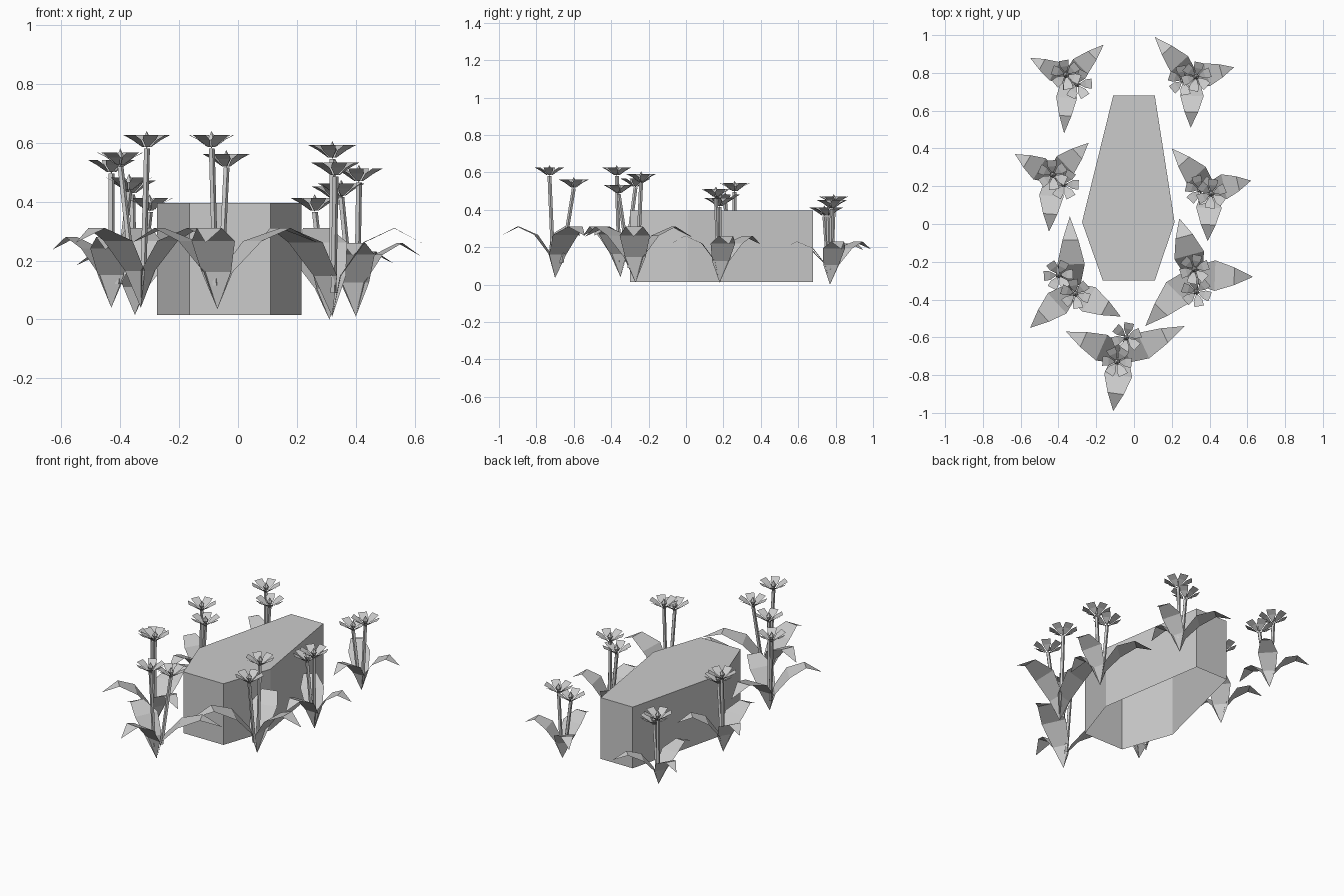
import bpy
import bmesh
import math
from mathutils import Vector

cube = bpy.data.objects.get("Cube")
if cube:
    bpy.data.objects.remove(cube)

grey = bpy.data.materials.new("plain_grey")
grey.use_nodes = True
grey.diffuse_color = (0.6, 0.6, 0.6, 1)
grey.node_tree.nodes["Principled BSDF"].inputs["Base Color"].default_value = grey.diffuse_color


def finish(bm, name):
    mesh = bpy.data.meshes.new(name)
    bm.to_mesh(mesh)
    bm.free()
    mesh.materials.append(grey)
    obj = bpy.data.objects.new(name, mesh)
    bpy.context.collection.objects.link(obj)
    return obj


def strip(bm, rows):
    """Join rows of one or two points into a flat-faced ribbon."""
    rows = [[bm.verts.new(p) for p in row] for row in rows]
    for a, b in zip(rows, rows[1:]):
        bm.faces.new(a + b[::-1])


# Tapered six-sided box, open underneath
bm = bmesh.new()
outline = [(-0.165, -0.3), (0.11, -0.3), (0.215, 0.01),
           (0.11, 0.68), (-0.11, 0.68), (-0.275, 0.01)]
low = [bm.verts.new((x, y, 0.015)) for x, y in outline]
high = [bm.verts.new((x, y, 0.395)) for x, y in outline]
bm.faces.new(high)
for i in range(len(low)):
    j = (i + 1) % len(low)
    bm.faces.new((low[i], low[j], high[j], high[i]))
finish(bm, "tapered_box")

# Leaf sections: share of reach, share of height, share of half width
LEAF = [(0, 0, 0), (0.09, 0.46, 0.68), (0.35, 0.84, 1), (0.68, 1, 0.58), (1, 0.82, 0)]


def leaf(bm, base, tip, peak):
    reach = Vector((tip[0] - base.x, tip[1] - base.y, 0))
    side = Vector((-reach.y, reach.x, 0)).normalized()
    rise = peak - base.z
    rows = []
    for r, h, w in LEAF:
        p = base + reach * r + Vector((0, 0, rise * h))
        off = side * (w * rise * 0.27)
        rows.append([p - off, p + off] if w else [p])
    strip(bm, rows)


def stem(bm, start, end, radius=0.011, sides=5):
    rings = []
    for c in (start, end):
        rings.append([bm.verts.new(c + Vector((radius * math.cos(a), radius * math.sin(a), 0)))
                      for a in (math.tau * k / sides for k in range(sides))])
    for i in range(sides):
        j = (i + 1) % sides
        bm.faces.new((rings[0][i], rings[0][j], rings[1][j], rings[1][i]))


def flower(bm, top, turn, petals=6):
    for k in range(petals):
        a = turn + math.tau * k / petals
        out = Vector((math.cos(a), math.sin(a), 0))
        side = Vector((-out.y, out.x, 0))

        def row(r, z, w):
            c = top + out * r + Vector((0, 0, z))
            return [c - side * w, c + side * w]
        strip(bm, [row(0.014, -0.05, 0.005), row(0.045, -0.025, 0.023),
                   row(0.077, -0.008, 0.026)])
    # Small pointed bud in the middle
    ring = [bm.verts.new(top + Vector((0.016 * math.cos(a), 0.016 * math.sin(a), -0.025)))
            for a in (math.tau * k / 5 for k in range(5))]
    ends = [bm.verts.new(top + Vector((0, 0, z))) for z in (0.005, -0.055)]
    for i in range(5):
        for end in ends:
            bm.faces.new((ring[i], ring[(i + 1) % 5], end))


# Each plant: base, leaf peak height, leaf tips, flower tops
PLANTS = {
    "back_right": ((-.35, .77, .015), .22, [(-.16, .95), (-.55, .88), (-.37, .48)],
                   [(-.36, .79, .48), (-.3, .74, .42)]),
    "back_left": ((.31, .77, 0), .23, [(.11, .99), (.53, .83), (.3, .51)],
                  [(.33, .78, .46), (.26, .76, .42)]),
    "middle_right": ((-.43, .25, .04), .28, [(-.63, .37), (-.24, .43), (-.45, -.04)],
                     [(-.43, .26, .55), (-.37, .21, .49)]),
    "middle_left": ((.4, .18, .01), .26, [(.2, .4), (.62, .23), (.39, -.09)],
                    [(.41, .16, .52), (.35, .18, .47)]),
    "side_right": ((-.33, -.35, .04), .31, [(-.34, .04), (-.55, -.55), (-.07, -.49)],
                   [(-.31, -.37, .635), (-.4, -.27, .575)]),
    "side_left": ((.32, -.27, .01), .31, [(.24, .03), (.63, -.28), (.06, -.54)],
                  [(.32, -.24, .6), (.33, -.36, .54)]),
    "front": ((-.07, -.7, .035), .31, [(-.36, -.57), (.27, -.54), (-.11, -.99)],
              [(-.09, -.73, .635), (-.04, -.6, .57)]),
}

for place, (base, peak, tips, tops) in PLANTS.items():
    base = Vector(base)
    # Three drooping leaves
    bm = bmesh.new()
    for tip in tips:
        leaf(bm, base, tip, peak)
    finish(bm, place + "_leaves")
    # Thin stalks
    bm = bmesh.new()
    for top in map(Vector, tops):
        foot = base.lerp(Vector((top.x, top.y, base.z)), 0.35) + Vector((0, 0, 0.08))
        stem(bm, foot, top - Vector((0, 0, 0.055)))
    finish(bm, place + "_stems")
    # Open blossoms
    bm = bmesh.new()
    for i, top in enumerate(map(Vector, tops)):
        flower(bm, top, 0.4 * i + base.x)
    finish(bm, place + "_flowers")
